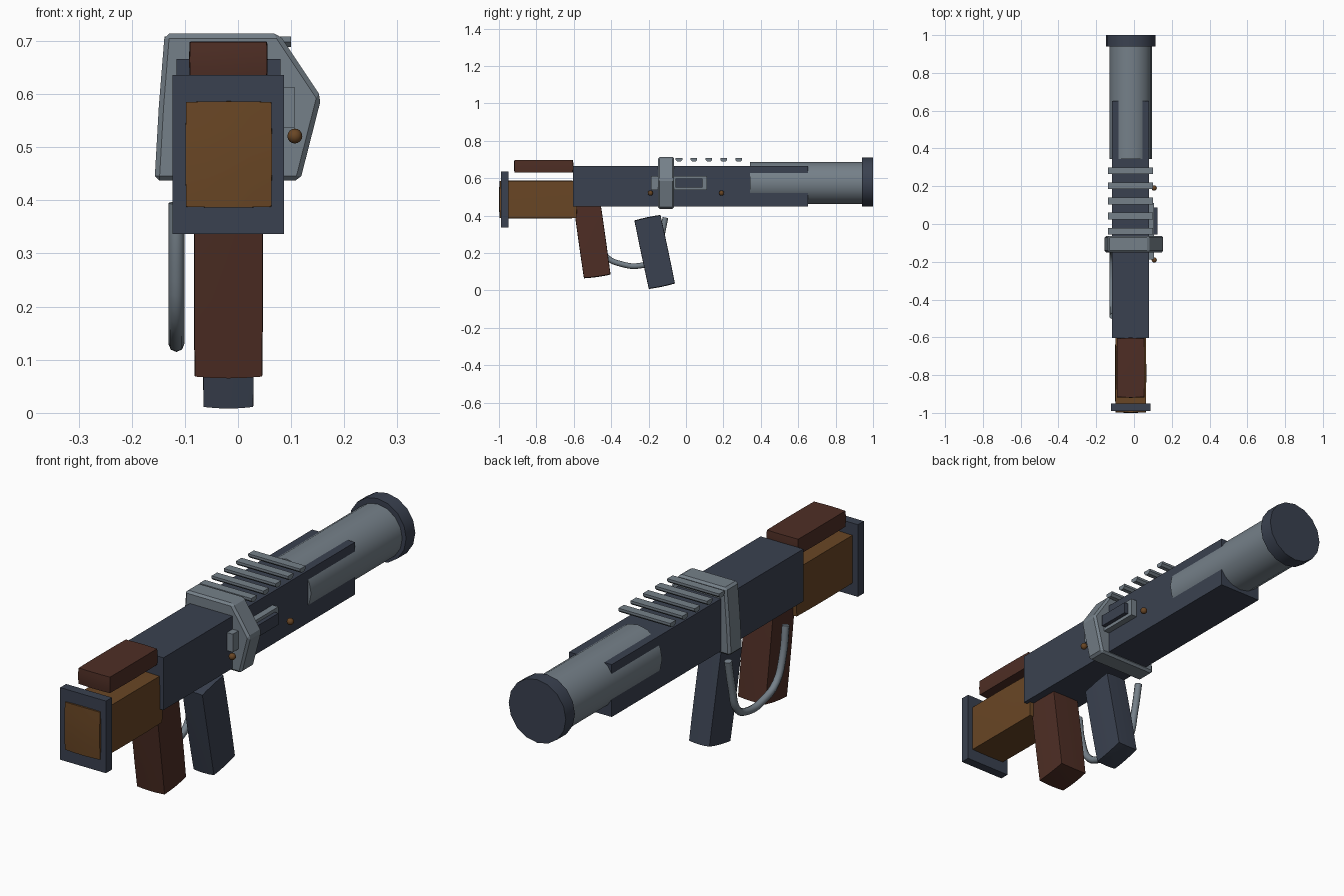
import bpy, bmesh, math
from mathutils import Vector

if "Cube" in bpy.data.objects:
    bpy.data.objects.remove(bpy.data.objects["Cube"])


def material(name, rgb):
    m = bpy.data.materials.new(name)
    m.diffuse_color = (*rgb, 1)
    m.use_nodes = True
    m.node_tree.nodes["Principled BSDF"].inputs["Base Color"].default_value = m.diffuse_color
    return m


NAVY = material("dark gunmetal", (0.042, 0.053, 0.080))
GREY = material("steel grey", (0.178, 0.216, 0.250))
BROWN = material("dark brown", (0.076, 0.027, 0.018))
TAN = material("tan wood", (0.141, 0.061, 0.018))
CX = -0.018  # centre line of the weapon


def finish(name, bm, mat, smooth=False):
    bmesh.ops.recalc_face_normals(bm, faces=bm.faces)
    me = bpy.data.meshes.new(name)
    bm.to_mesh(me)
    bm.free()
    me.materials.append(mat)
    ob = bpy.data.objects.new(name, me)
    bpy.context.collection.objects.link(ob)
    if smooth:
        bpy.ops.object.select_all(action='DESELECT')
        ob.select_set(True)
        bpy.context.view_layer.objects.active = ob
        bpy.ops.object.shade_smooth_by_angle(angle=math.radians(35))
    return ob


def box(name, x, y, z, mat, bulge=0.0, tilt=0.0):
    """Box from (min, max) ranges; bulge pulls the corners in, tilt turns about x."""
    bm = bmesh.new()
    bmesh.ops.create_cube(bm, size=2)
    if bulge:
        bmesh.ops.subdivide_edges(bm, edges=bm.edges[:], cuts=3, use_grid_fill=True)
    half = Vector([(r[1] - r[0]) / 2 for r in (x, y, z)])
    for v in bm.verts:
        a, b, c = v.co
        pull = lambda p, q: 1 - bulge * (p * p + q * q) / 2
        v.co = (a * pull(b, c) * half.x, b * pull(a, c) * half.y, c * pull(a, b) * half.z)
    ob = finish(name, bm, mat, bool(bulge))
    ob.location = [(r[0] + r[1]) / 2 for r in (x, y, z)]
    ob.rotation_euler.x = math.radians(tilt)
    return ob


def prism(name, pts, axis, lo, hi, mat, smooth=False):
    """Extrude a profile along y (points x,z) or along x (points y,z)."""
    bm = bmesh.new()
    place = (lambda p, t: (p[0], t, p[1])) if axis == 'y' else (lambda p, t: (t, p[0], p[1]))
    f = bm.faces.new([bm.verts.new(place(p, lo)) for p in pts])
    ext = bmesh.ops.extrude_face_region(bm, geom=[f])
    move = (0, hi - lo, 0) if axis == 'y' else (hi - lo, 0, 0)
    bmesh.ops.translate(bm, vec=move, verts=[g for g in ext['geom'] if isinstance(g, bmesh.types.BMVert)])
    return finish(name, bm, mat, smooth)


def circle(r, z, n):
    return [(CX + r * math.cos(2 * math.pi * i / n), z + r * math.sin(2 * math.pi * i / n)) for i in range(n)]


# receiver with the barrel bulging through its front half
box("receiver", (-0.116, 0.08), (-0.603, 0.652), (0.449, 0.666), NAVY)
prism("barrel", circle(0.113, 0.575, 16), 'y', 0.343, 0.96, GREY, True)
prism("muzzle_cap", circle(0.131, 0.58, 16), 'y', 0.94, 1.0, NAVY, True)

# stock
box("stock", (-0.1, 0.065), (-1.0, -0.58), (0.385, 0.588), TAN, 0.03)
box("butt_plate", (-0.123, 0.087), (-0.989, -0.95), (0.337, 0.636), NAVY)
box("cheek_rest", (-0.092, 0.056), (-0.92, -0.602), (0.631, 0.699), BROWN, 0.03)

# grip and magazine
box("grip", (-0.083, 0.047), (-0.576, -0.430), (0.070, 0.485), BROWN, 0.03, 8)
box("magazine", (-0.066, 0.03), (-0.24, -0.095), (0.016, 0.396), NAVY, 0.03, 11.9)

# band clamped round the receiver
band = prism("receiver_band", [(-0.138, 0.714), (0.077, 0.714), (0.157, 0.594), (0.117, 0.437),
                               (-0.157, 0.437), (-0.149, 0.577)], 'y', -0.15, -0.063, GREY)
bevel = band.modifiers.new("bevel", 'BEVEL')
bevel.width = 0.009
bevel.segments = 1

# rail slats over the receiver
for i in range(5):
    y = -0.038 + 0.08 * i
    prism(f"rail_slat_{i + 1}", [(y - 0.018, 0.708), (y + 0.018, 0.708), (y + 0.018, 0.698),
                                 (y + 0.009, 0.689), (y - 0.009, 0.689), (y - 0.018, 0.698)],
          'x', -0.138, 0.1, GREY)

# ejection port on the right side
box("port_frame", (0.07, 0.107), (-0.187, 0.112), (0.537, 0.612), GREY)
box("port_cover", (0.09, 0.124), (-0.055, 0.088), (0.551, 0.599), NAVY)

# round pins on the right side
for i, y in enumerate((-0.19, 0.19)):
    bm = bmesh.new()
    bmesh.ops.create_uvsphere(bm, u_segments=12, v_segments=8, radius=0.014)
    pin = finish(f"pin_{i + 1}", bm, TAN, True)
    pin.location = (0.107, y, 0.521)

# bent tube on the left side
path = [(-0.11, 0.39), (-0.135, 0.27), (-0.17, 0.165), (-0.25, 0.132), (-0.34, 0.14),
        (-0.425, 0.18), (-0.47, 0.28), (-0.488, 0.395)]
cu = bpy.data.curves.new("guard_tube", 'CURVE')
cu.dimensions = '3D'
cu.bevel_depth = 0.015
cu.bevel_resolution = 2
cu.resolution_u = 4
cu.use_fill_caps = True
sp = cu.splines.new('BEZIER')
sp.bezier_points.add(len(path) - 1)
for bp, (y, z) in zip(sp.bezier_points, path):
    bp.co = (-0.116, y, z)
    bp.handle_left_type = bp.handle_right_type = 'AUTO'
cu.materials.append(GREY)
bpy.context.collection.objects.link(bpy.data.objects.new("guard_tube", cu))
